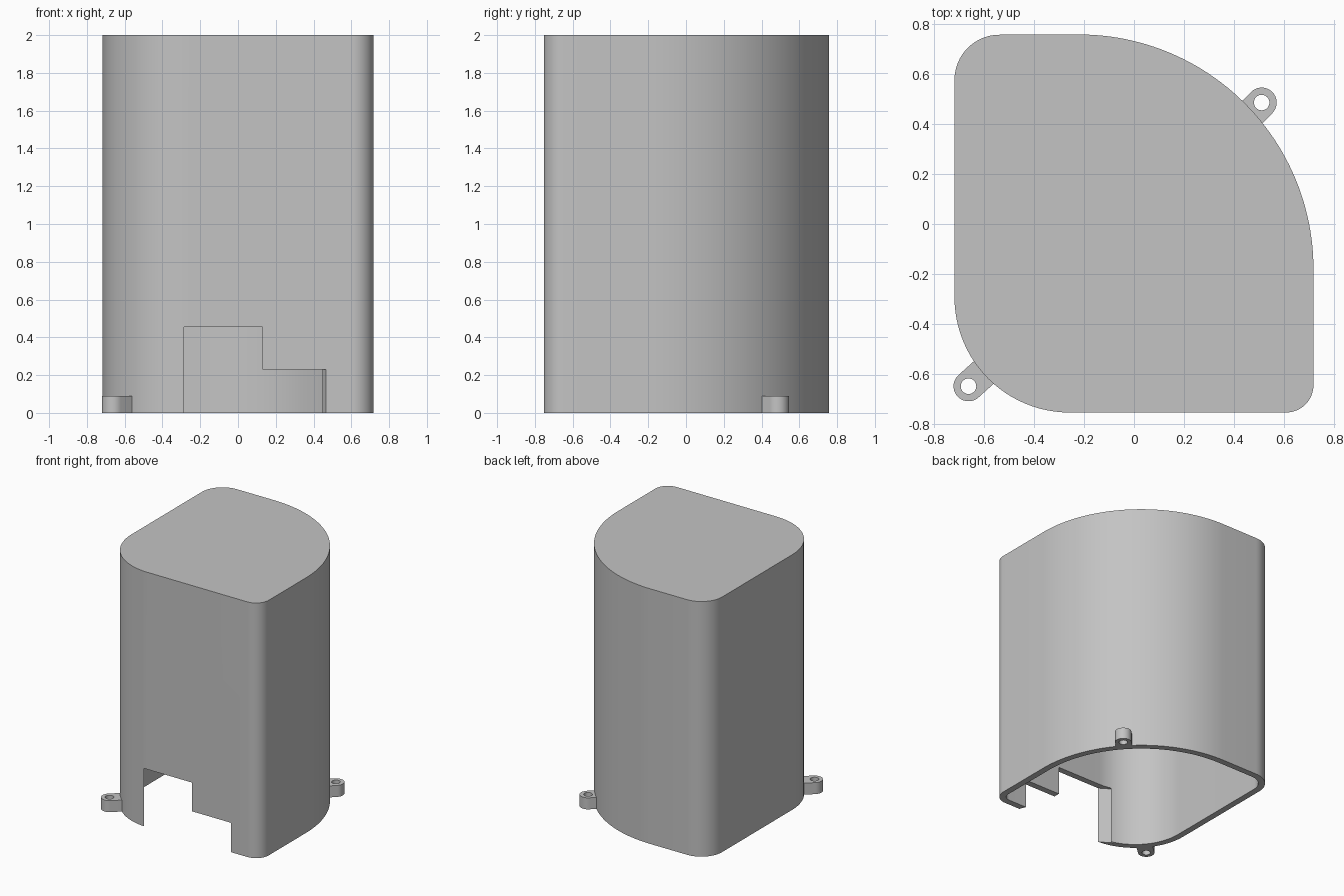
import bpy, bmesh
from math import sin, cos, pi, radians

if "Cube" in bpy.data.objects:
    bpy.data.objects.remove(bpy.data.objects["Cube"], do_unlink=True)

HEIGHT, WALL = 2.0, 0.05

grey = bpy.data.materials.new("plain grey")
grey.use_nodes = True
grey.diffuse_color = (0.55, 0.55, 0.55, 1)
grey.node_tree.nodes["Principled BSDF"].inputs["Base Color"].default_value = (0.55, 0.55, 0.55, 1)


def arc(cx, cy, r, start, end, n):
    return [(cx + r * cos(radians(start + (end - start) * i / n)),
             cy + r * sin(radians(start + (end - start) * i / n))) for i in range(n + 1)]


def outline(inset):
    """Rounded plan of the housing, offset inwards."""
    return (arc(-0.22, -0.18, 0.937 - inset, 0, 90, 48)
            + arc(-0.537, 0.576, 0.18 - inset, 90, 180, 16)
            + arc(-0.257, -0.293, 0.46 - inset, 180, 270, 24)
            + arc(0.607, -0.643, 0.11 - inset, 270, 360, 16))


def prism(name, points, z0, z1):
    bm = bmesh.new()
    base = bm.faces.new([bm.verts.new((x, y, z0)) for x, y in points])
    top = bmesh.ops.extrude_face_region(bm, geom=[base])["geom"]
    bmesh.ops.translate(bm, vec=(0, 0, z1 - z0),
                        verts=[v for v in top if isinstance(v, bmesh.types.BMVert)])
    bmesh.ops.recalc_face_normals(bm, faces=bm.faces)
    mesh = bpy.data.meshes.new(name)
    bm.to_mesh(mesh)
    bm.free()
    mesh.materials.append(grey)
    obj = bpy.data.objects.new(name, mesh)
    bpy.context.collection.objects.link(obj)
    return obj


def cut(obj, cutter):
    """Subtract the cutter from the object and discard it."""
    mod = obj.modifiers.new("cut", "BOOLEAN")
    mod.operation, mod.solver, mod.object = "DIFFERENCE", "EXACT", cutter
    cutter.hide_render = True
    bpy.context.view_layer.objects.active = obj
    bpy.ops.object.modifier_apply(modifier=mod.name)
    bpy.data.objects.remove(cutter, do_unlink=True)


def smooth(obj):
    bpy.ops.object.select_all(action="DESELECT")
    obj.select_set(True)
    bpy.context.view_layer.objects.active = obj
    bpy.ops.object.shade_smooth_by_angle(angle=radians(30))


# Housing: closed top, hollow and open below
housing = prism("housing", outline(0), 0, HEIGHT)
cut(housing, prism("cavity", outline(WALL), -0.1, HEIGHT - WALL))

# Stepped front opening with slanted end faces
left_out, left_in = (-0.21, -0.80), (-0.386, -0.69)
cut(housing, prism("tall_opening", [left_out, (0.13, -0.80), (0.13, -0.69), left_in], -0.1, 0.455))
cut(housing, prism("low_opening", [(0, -0.80), (0.485, -0.80), (0.441, -0.69), (0, -0.69)], -0.1, 0.23))
smooth(housing)


# Screw lugs: rounded tab reaching into the wall, with a through hole
def lug(name, cx, cy, angle, depth):
    r, a = 0.06, radians(angle)
    tab = arc(cx, cy, r, angle - 90, angle + 90, 20)
    tab += [(x - depth * cos(a), y - depth * sin(a)) for x, y in (tab[-1], tab[0])]
    obj = prism(name, tab, 0, 0.09)
    cut(obj, prism("hole", arc(cx, cy, 0.031, 0, 348.75, 31), -0.1, 0.2))
    smooth(obj)


lug("back_lug", 0.51, 0.485, 45, 0.08)
lug("front_lug", -0.661, -0.648, 222, 0.105)
